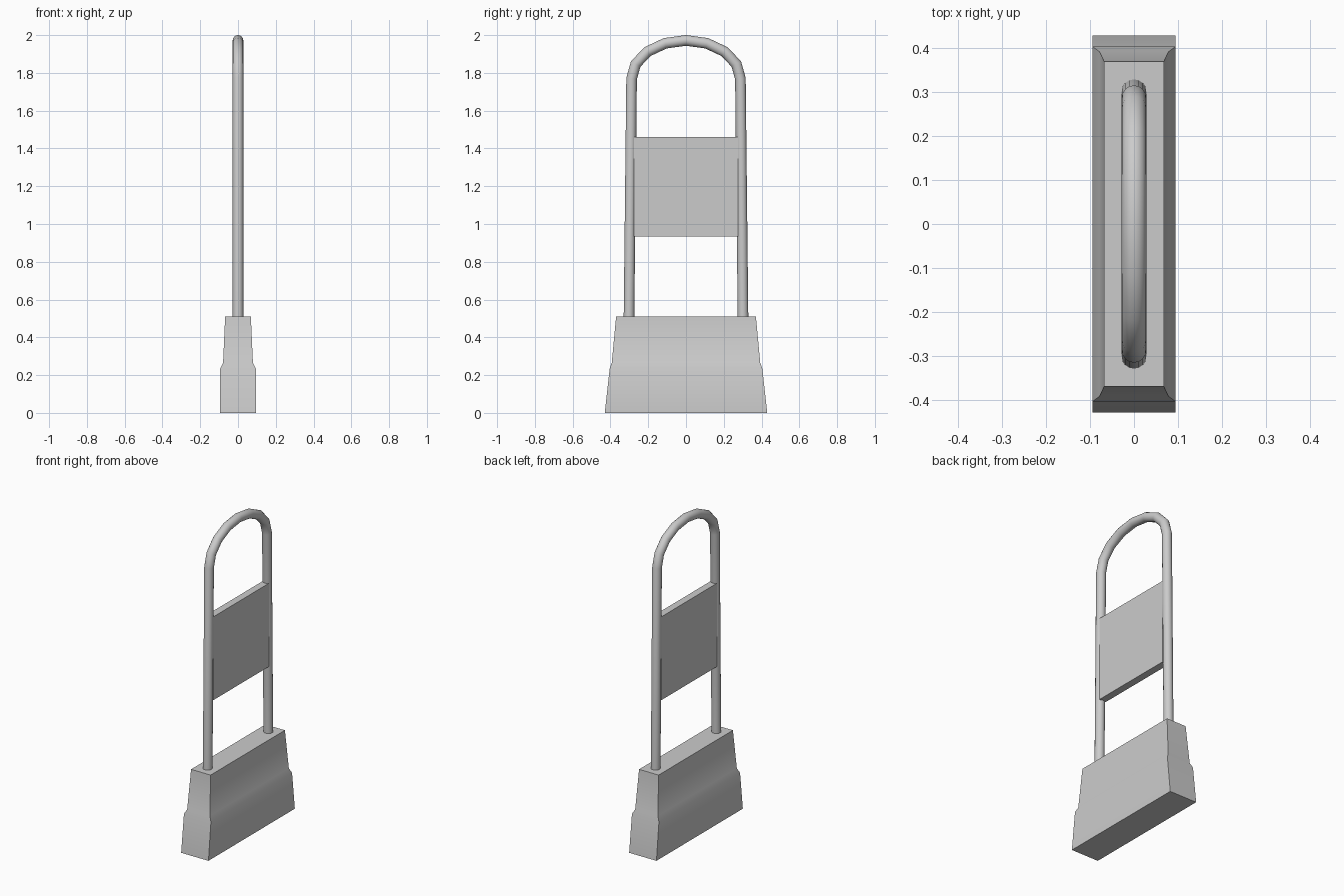
import bpy, bmesh, math
from mathutils import Vector

if "Cube" in bpy.data.objects:
    bpy.data.objects.remove(bpy.data.objects["Cube"])


def loft(name, rings, smooth_angle):
    """Skin a stack of equal-sized point rings and cap both ends."""
    bm = bmesh.new()
    loops = [[bm.verts.new(p) for p in ring] for ring in rings]
    n = len(loops[0])
    for a, b in zip(loops, loops[1:]):
        for i in range(n):
            j = (i + 1) % n
            bm.faces.new((a[i], a[j], b[j], b[i]))
    bm.faces.new(loops[0])
    bm.faces.new(loops[-1])
    bmesh.ops.recalc_face_normals(bm, faces=bm.faces)
    mesh = bpy.data.meshes.new(name)
    bm.to_mesh(mesh)
    bm.free()
    ob = bpy.data.objects.new(name, mesh)
    bpy.context.collection.objects.link(ob)
    bpy.ops.object.select_all(action='DESELECT')
    ob.select_set(True)
    bpy.context.view_layer.objects.active = ob
    bpy.ops.object.shade_smooth_by_angle(angle=math.radians(smooth_angle))
    return ob


def rect(hx, hy, z):
    return [(-hx, -hy, z), (hx, -hy, z), (hx, hy, z), (-hx, hy, z)]


# Stepped, tapering base block
loft("base", [rect(0.095, 0.43, 0), rect(0.094, 0.404, 0.235),
              rect(0.079, 0.393, 0.265), rect(0.068, 0.37, 0.51)], 45)

# Bent tube handle: splayed legs joined by an elliptical arch
R, SIDES, ARCH = 0.028, 16, 8
path = [Vector((0, 0.302, 0.49))]
for i in range(ARCH + 1):
    t = math.pi * i / ARCH
    path.append(Vector((0, 0.288 * math.cos(t), 1.77 + 0.202 * math.sin(t))))
path.append(Vector((0, -0.302, 0.49)))

rings = []
for i, p in enumerate(path):
    d0 = (p - path[i - 1]).normalized() if i else None
    d1 = (path[i + 1] - p).normalized() if i < len(path) - 1 else d0
    d0 = d0 or d1
    side = Vector((1, 0, 0)).cross((d0 + d1).normalized())
    miter = 1 / math.cos(d0.angle(d1, 0) / 2)
    if i in (0, len(path) - 1):   # level leg ends
        side = Vector((0, side.y, 0)).normalized()
    rings.append([p + Vector((R, 0, 0)) * math.cos(a) + side * R * miter * math.sin(a)
                  for a in (2 * math.pi * k / SIDES for k in range(SIDES))])
loft("handle_tube", rings, 40)

# Flat panel held between the legs
loft("panel", [rect(0.023, 0.275, 0.935), rect(0.023, 0.275, 1.46)], 30)
